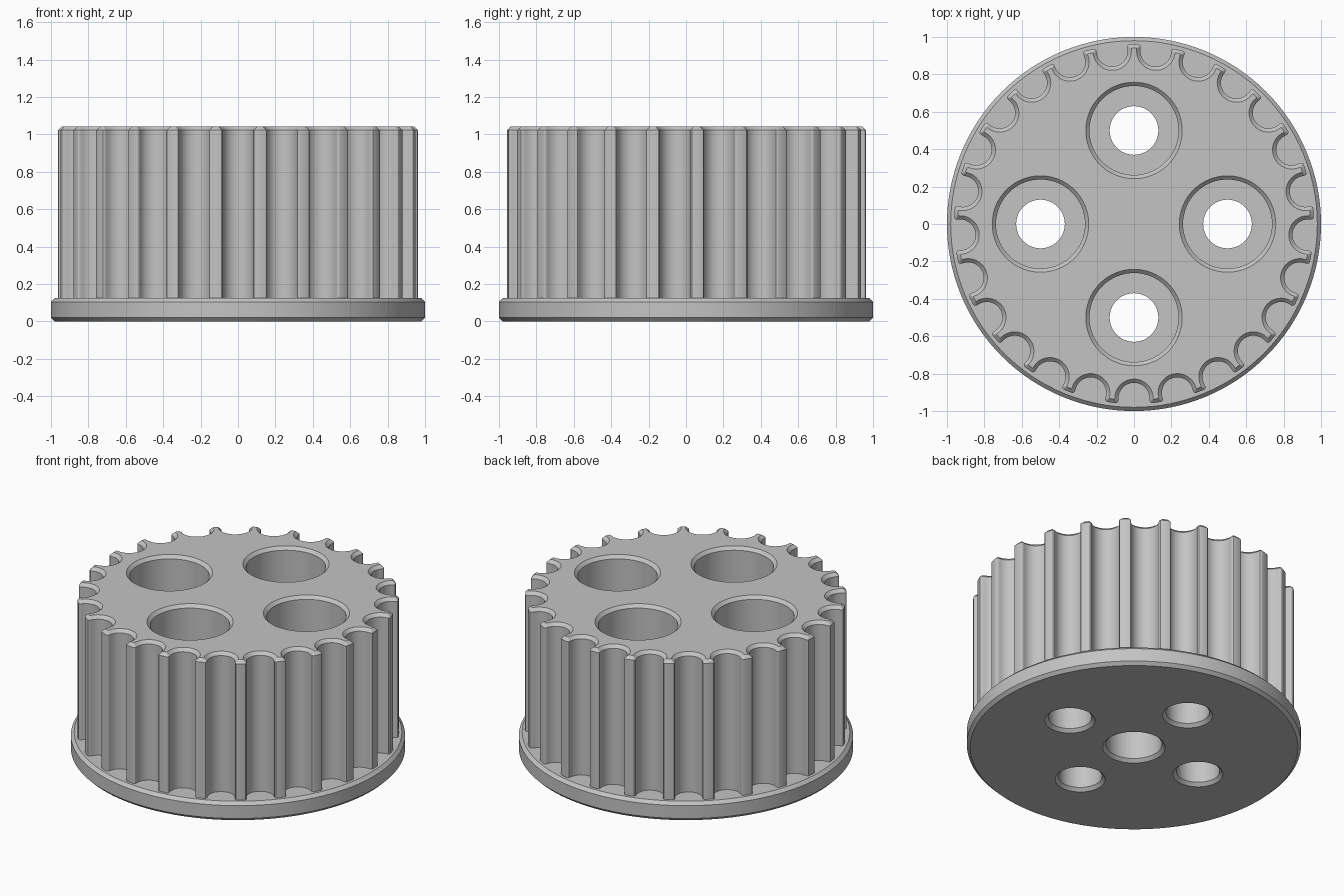
import bpy
import bmesh
from math import sin, cos, pi, sqrt

old = bpy.data.objects.get("Cube")
if old:
    bpy.data.objects.remove(old, do_unlink=True)

TEETH = 25
TIP, GROOVE_MID, GROOVE_R = 0.962, 0.932, 0.083
HEIGHT, FLANGE_TOP, CHAMFER = 1.043, 0.125, 0.02

grey = bpy.data.materials.new("plain grey")
grey.use_nodes = True
grey.diffuse_color = (0.55, 0.55, 0.55, 1)
grey.node_tree.nodes["Principled BSDF"].inputs["Base Color"].default_value = grey.diffuse_color


def loft(name, rings):
    """Join closed rings of points, bottom to top, and cap both ends."""
    bm = bmesh.new()
    loops = [[bm.verts.new(p) for p in ring] for ring in rings]
    for a, b in zip(loops, loops[1:]):
        n = len(a)
        for i in range(n):
            j = (i + 1) % n
            bm.faces.new((a[i], a[j], b[j], b[i]))
    bm.faces.new(loops[0][::-1])
    bm.faces.new(loops[-1])
    bmesh.ops.recalc_face_normals(bm, faces=bm.faces)
    mesh = bpy.data.meshes.new(name)
    bm.to_mesh(mesh)
    bm.free()
    mesh.materials.append(grey)
    obj = bpy.data.objects.new(name, mesh)
    bpy.context.collection.objects.link(obj)
    return obj


def lathe(name, profile, sides, x=0, y=0):
    return loft(name, [[(x + r * cos(2 * pi * i / sides), y + r * sin(2 * pi * i / sides), z)
                        for i in range(sides)] for r, z in profile])


def tooth_ring(inset, z):
    """Toothed outline with round grooves, shrunk by the inset."""
    r, tip = GROOVE_R + inset, TIP - inset
    soft = max(0.016 - inset, 0.003)
    # right half of one groove, as (sideways, outward) points
    half = [(r * sin(a), GROOVE_MID - r * cos(a)) for a in (pi / 2 * k / 8 for k in range(9))]
    for k in range(4):
        a = pi / 2 * k / 3
        s = r + soft * (1 - cos(a))
        half.append((s, sqrt(tip * tip - s * s) - soft * (1 - sin(a))))
    groove = [(-s, o) for s, o in half[:0:-1]] + half
    ring = []
    for t in range(TEETH):
        a = -pi / 2 + 2 * pi * t / TEETH
        ring += [(o * cos(a) - s * sin(a), o * sin(a) + s * cos(a), z) for s, o in groove]
    return ring


def combine(target, tool, operation):
    tool.hide_render = True
    mod = target.modifiers.new("combine", "BOOLEAN")
    mod.operation, mod.solver, mod.object = operation, "EXACT", tool
    bpy.context.view_layer.objects.active = target
    bpy.ops.object.modifier_apply(modifier=mod.name)
    bpy.data.objects.remove(tool, do_unlink=True)


# Flange disc with chamfered rims, joined to the toothed drum
pulley = lathe("toothed_pulley", [(1 - CHAMFER, 0), (1, CHAMFER),
                                  (1, FLANGE_TOP - CHAMFER), (1 - CHAMFER, FLANGE_TOP)], 128)
drum = loft("toothed_drum", [tooth_ring(0, FLANGE_TOP / 2), tooth_ring(0, HEIGHT - CHAMFER),
                             tooth_ring(CHAMFER, HEIGHT)])
combine(pulley, drum, "UNION")

# Four stepped bolt holes: wide pocket above, narrow hole below
for x, y in ((0.5, 0), (-0.5, 0), (0, 0.5), (0, -0.5)):
    bolt = lathe("bolt_cutter", [(0.17, -0.02), (0.13, CHAMFER), (0.13, 0.25), (0.238, 0.25),
                                 (0.238, HEIGHT - CHAMFER), (0.278, HEIGHT + CHAMFER)], 64, x, y)
    combine(pulley, bolt, "DIFFERENCE")

# Blind centre bore from below
bore = lathe("bore_cutter", [(0.207, -0.02), (0.167, CHAMFER), (0.167, 0.5)], 64)
combine(pulley, bore, "DIFFERENCE")

bpy.ops.object.select_all(action="DESELECT")
pulley.select_set(True)
bpy.context.view_layer.objects.active = pulley
bpy.ops.object.shade_smooth_by_angle(angle=pi / 6)
